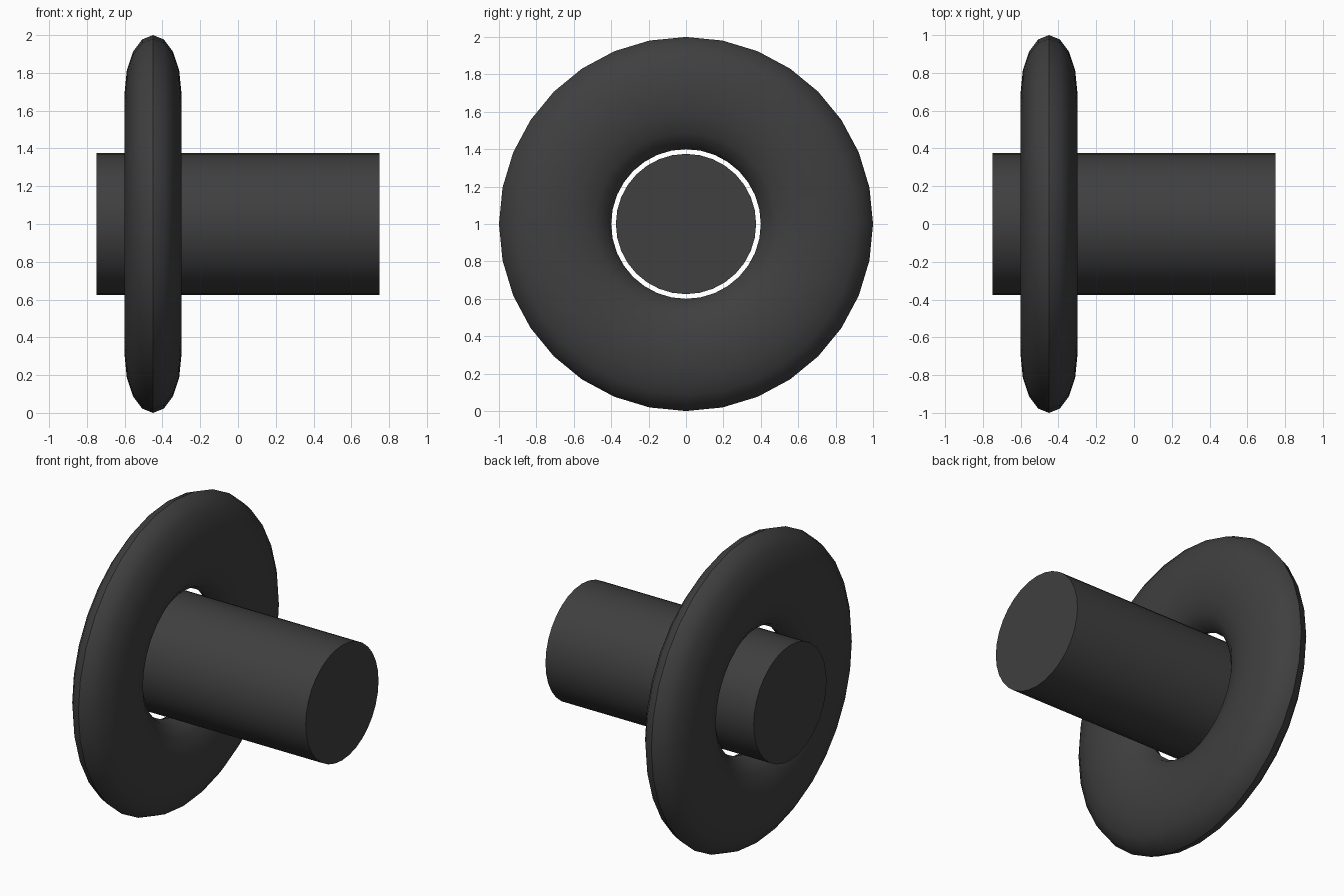
import bpy
import math

cube = bpy.data.objects.get("Cube")
if cube:
    bpy.data.objects.remove(cube, do_unlink=True)

# Dark grey used on both parts
grey = bpy.data.materials.new("dark grey")
grey.use_nodes = True
colour = (0.05, 0.05, 0.05, 1)
grey.diffuse_color = colour
grey.node_tree.nodes["Principled BSDF"].inputs["Base Color"].default_value = colour

ALONG_X = (0, math.pi / 2, 0)


def finish(name, scale=(1, 1, 1)):
    obj = bpy.context.object
    obj.name = name
    obj.scale = scale
    bpy.ops.object.transform_apply(location=False, rotation=True, scale=True)
    obj.data.materials.append(grey)
    bpy.ops.object.shade_smooth_by_angle(angle=math.radians(40))


# Shaft lying along x
bpy.ops.mesh.primitive_cylinder_add(vertices=32, radius=0.375, depth=1.5,
                                    location=(0, 0, 1), rotation=ALONG_X)
finish("shaft")

# Flattened ring around the shaft, with a narrow gap
bpy.ops.mesh.primitive_torus_add(major_segments=32, minor_segments=16,
                                 major_radius=0.7, minor_radius=0.3,
                                 location=(-0.45, 0, 1), rotation=ALONG_X)
finish("ring", scale=(1, 1, 0.5))
